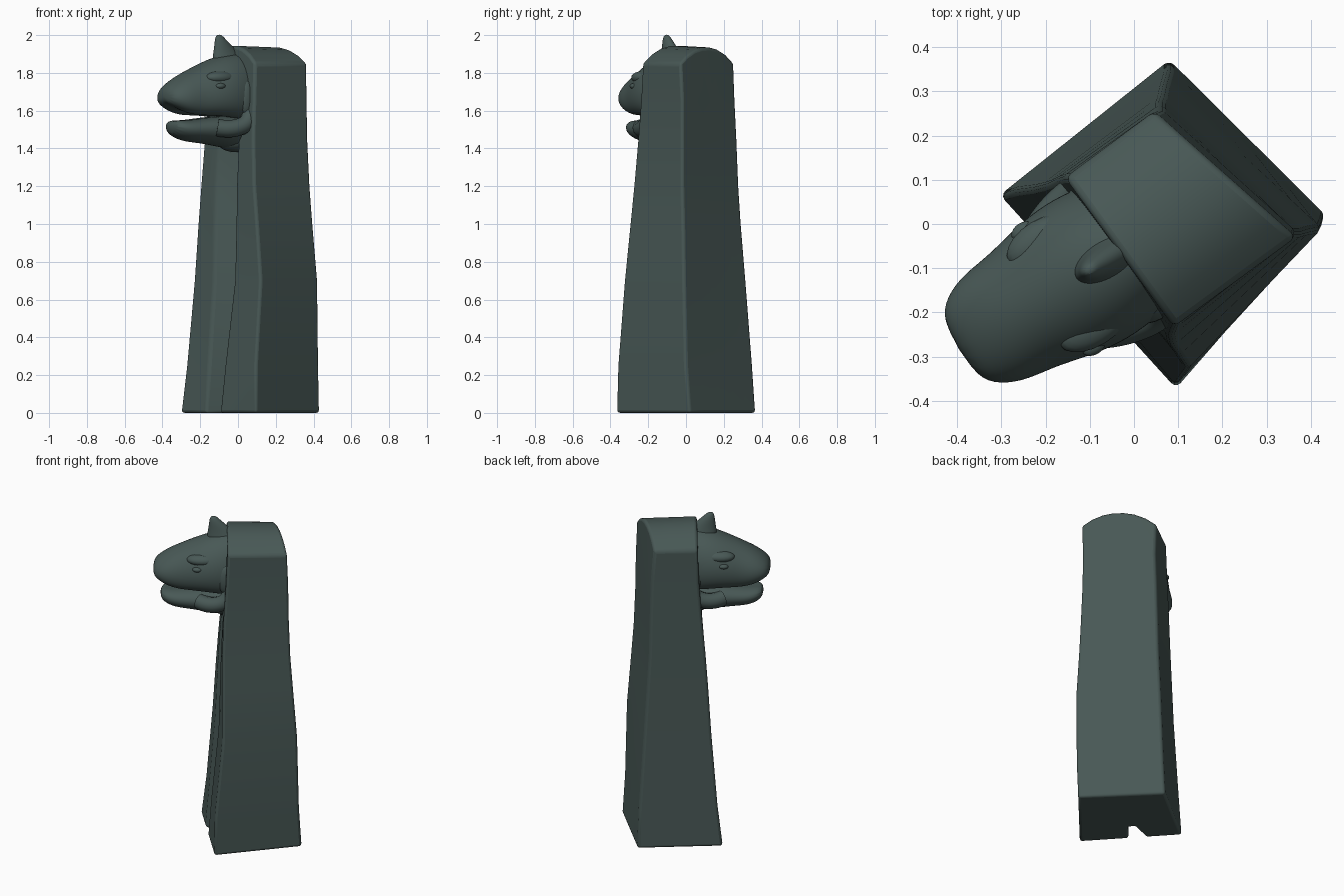
import bpy, bmesh, math
from mathutils import Vector

cube = bpy.data.objects.get("Cube")
if cube:
    bpy.data.objects.remove(cube)

mat = bpy.data.materials.new("dark green stone")
mat.use_nodes = True
COLOUR = (0.065, 0.098, 0.092, 1)
mat.diffuse_color = COLOUR
shader = next(n for n in mat.node_tree.nodes if n.type == 'BSDF_PRINCIPLED')
shader.inputs["Base Color"].default_value = COLOUR
shader.inputs["Roughness"].default_value = 0.7

# Head frame: origin on the pillar's front, forward axis and sideways axis
ORIGIN = Vector((-0.03, -0.06, 0))
FORWARD = Vector((-0.85, -0.52, 0)).normalized()
SIDE = Vector((-FORWARD.y, FORWARD.x, 0))


def head_point(d, s, z):
    return ORIGIN + FORWARD * d + SIDE * s + Vector((0, 0, z))


def finish(name, bm, subdivide=0, bevel=0, angle=60):
    bmesh.ops.recalc_face_normals(bm, faces=bm.faces)
    mesh = bpy.data.meshes.new(name)
    bm.to_mesh(mesh)
    bm.free()
    ob = bpy.data.objects.new(name, mesh)
    bpy.context.collection.objects.link(ob)
    mesh.materials.append(mat)
    if bevel:
        m = ob.modifiers.new("soft edges", 'BEVEL')
        m.width, m.segments, m.limit_method = bevel, 3, 'ANGLE'
        m.angle_limit = math.radians(28)
    if subdivide:
        m = ob.modifiers.new("smooth", 'SUBSURF')
        m.levels = m.render_levels = subdivide
    bpy.ops.object.select_all(action='DESELECT')
    ob.select_set(True)
    bpy.context.view_layer.objects.active = ob
    bpy.ops.object.shade_smooth_by_angle(angle=math.radians(angle))
    return ob


def skin(bm, rings):
    """Join a list of closed rings of vertices with quads."""
    for a, b in zip(rings, rings[1:]):
        n = len(a)
        for i in range(n):
            j = (i + 1) % n
            bm.faces.new((a[i], a[j], b[j], b[i]))


def head_loft(name, sections, hollow=0.0, top_hollow=0.0, sides=16):
    """Loft of (forward, bottom, top, half width) sections along the head axis."""
    bm = bmesh.new()
    rings = []
    for d, low, high, w in sections:
        ring = []
        for i in range(sides):
            a = 2 * math.pi * i / sides
            c, s = math.cos(a), math.sin(a)
            z = (low + high) / 2 + (high - low) / 2 * s
            middle = (1 - abs(c)) * (high - low)
            z += middle * (hollow if s < 0 else -top_hollow)
            ring.append(bm.verts.new(head_point(d, w * c, z)))
        rings.append(ring)
    skin(bm, rings)
    bm.faces.new(rings[0])
    bm.faces.new(rings[-1])
    return finish(name, bm, subdivide=2)


def blob(name, centre, size):
    """Ellipsoid with forward, sideways and upward radii."""
    bm = bmesh.new()
    bmesh.ops.create_uvsphere(bm, u_segments=20, v_segments=12, radius=1)
    for v in bm.verts:
        p = [c + r * k for c, r, k in zip(centre, size, v.co)]
        v.co = head_point(*p)
    return finish(name, bm)


# Pillar: height, four corners (front, left, back, right), groove depth
levels = [
    (0.00, (0.095, -0.372), (-0.305, 0.065), (0.08, 0.372), (0.435, 0.02), 0.13),
    (0.25, (0.095, -0.365), (-0.275, 0.075), (0.08, 0.355), (0.43, 0.0), 0.13),
    (0.70, (0.12, -0.33), (-0.235, 0.08), (0.07, 0.32), (0.425, -0.01), 0.12),
    (1.00, (0.10, -0.30), (-0.215, 0.085), (0.065, 0.295), (0.40, -0.015), 0.11),
    (1.20, (0.085, -0.28), (-0.20, 0.09), (0.06, 0.282), (0.385, -0.02), 0.10),
    (1.45, (0.08, -0.258), (-0.18, 0.10), (0.06, 0.272), (0.373, -0.02), 0.07),
    (1.65, (0.085, -0.243), (-0.165, 0.105), (0.06, 0.262), (0.37, -0.02), 0.0),
    (1.85, (0.09, -0.232), (-0.155, 0.105), (0.045, 0.255), (0.367, -0.03), 0.0),
]
INWARD = Vector((0.75, 0.66))
bm = bmesh.new()
rings = []
for z, f, l, b, r, depth in levels:
    f, l, b, r = map(Vector, (f, l, b, r))
    lip = 0.48 - 0.12 * z
    if z > 1.6:
        steps = [0, 0.14, 0.28, 0.42, 0.56, 0.70, 0.85, 1]
    else:
        steps = [0, lip / 2, lip, lip + 0.03, lip + 0.1, 0.66 + 0.05 * z, 0.85, 1]
    front, back = [], []
    for i, t in enumerate(steps):
        # the top ring is arched into a shallow rounded roof
        arch = 1 - abs(2 * t - 1) ** 2.2 if z > 1.8 else 0
        p = f.lerp(l, t) + INWARD * (depth if i in (3, 4) else 0)
        front.append(bm.verts.new((p.x, p.y, z + 0.095 * arch)))
        q = r.lerp(b, t)
        back.append(bm.verts.new((q.x, q.y, z + 0.085 * arch)))
    rings.append(front + back[::-1])
skin(bm, rings)
for ring in (rings[0], rings[-1]):
    n = len(ring)
    for i in range(n // 2 - 1):
        bm.faces.new((ring[i], ring[i + 1], ring[n - 2 - i], ring[n - 1 - i]))
finish("pillar", bm, bevel=0.016, angle=40)

# Skull and blunt muzzle with an arched palate and drooping lips
head_loft("upper_head", [
    (-0.10, 1.44, 1.91, 0.15), (0.0, 1.45, 1.91, 0.175),
    (0.09, 1.47, 1.895, 0.185), (0.18, 1.49, 1.86, 0.172),
    (0.26, 1.50, 1.825, 0.15), (0.33, 1.53, 1.79, 0.143),
    (0.39, 1.58, 1.75, 0.12), (0.43, 1.63, 1.71, 0.075)], hollow=0.3)

# Lower jaw with a dished top
head_loft("lower_jaw", [
    (-0.08, 1.39, 1.60, 0.12), (0.06, 1.40, 1.60, 0.14),
    (0.15, 1.42, 1.59, 0.135), (0.24, 1.43, 1.575, 0.12),
    (0.32, 1.44, 1.565, 0.11), (0.39, 1.48, 1.56, 0.07)], top_hollow=0.15)

# Throat fading into the pillar
blob("throat", (-0.02, 0, 1.44), (0.10, 0.10, 0.06))

# Crest: a single thin fin leaning forward
bm = bmesh.new()
rings = []
for d, half, w, z in [(0.01, 0.12, 0.06, 1.84), (0.035, 0.085, 0.04, 1.895),
                      (0.06, 0.05, 0.03, 1.95), (0.078, 0.028, 0.02, 1.985),
                      (0.082, 0.012, 0.01, 2.003)]:
    rings.append([bm.verts.new(head_point(d + half * math.cos(a * math.pi / 6),
                                          w * math.sin(a * math.pi / 6), z))
                  for a in range(12)])
skin(bm, rings)
bm.faces.new(rings[0])
bm.faces.new(rings[-1])
finish("crest", bm, subdivide=2)

# Eyes, brows, ears and curled cheek rolls on both sides
for side, label in ((1, "left"), (-1, "right")):
    blob(label + "_eye", (0.165, side * 0.15, 1.73), (0.03, 0.022, 0.016))
    blob(label + "_brow", (0.14, side * 0.11, 1.775), (0.09, 0.05, 0.035))
    blob(label + "_ear", (0.0, side * 0.15, 1.67), (0.05, 0.03, 0.09))
    path = [(0.16, 0.11, 1.51), (0.11, 0.14, 1.50), (0.04, 0.16, 1.51),
            (-0.01, 0.16, 1.54), (-0.03, 0.14, 1.60)]
    curve = bpy.data.curves.new(label + "_cheek_roll", 'CURVE')
    curve.dimensions = '3D'
    curve.bevel_depth, curve.bevel_resolution = 0.046, 4
    curve.use_fill_caps = True
    spline = curve.splines.new('NURBS')
    spline.points.add(len(path) - 1)
    spline.use_endpoint_u = True
    for p, (d, s, z) in zip(spline.points, path):
        p.co = (*head_point(d, s * side, z), 1)
    curve.materials.append(mat)
    roll = bpy.data.objects.new(label + "_cheek_roll", curve)
    bpy.context.collection.objects.link(roll)
